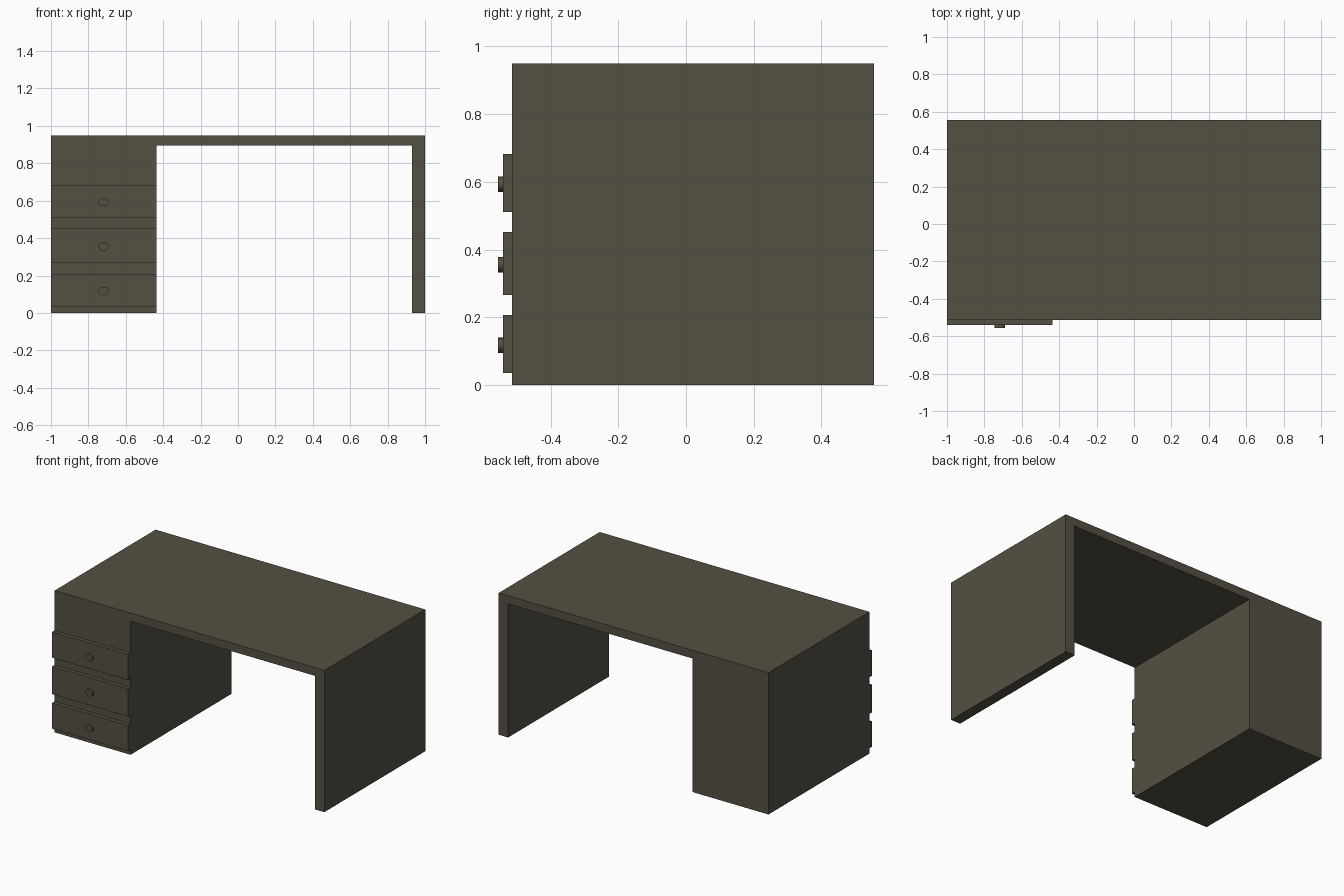
import bpy
import math

cube = bpy.data.objects.get("Cube")
if cube:
    bpy.data.objects.remove(cube, do_unlink=True)

# Single dark wood colour
wood = bpy.data.materials.new("dark_olive_wood")
wood.use_nodes = True
colour = (0.09, 0.08, 0.056, 1)
wood.diffuse_color = colour
wood.node_tree.nodes["Principled BSDF"].inputs["Base Color"].default_value = colour

FRONT, BACK, HEIGHT = -0.514, 0.555, 0.95
CABINET_EDGE = -0.437


def box(name, x, y, z):
    """Box spanning the given (low, high) ranges."""
    spans = (x, y, z)
    bpy.ops.mesh.primitive_cube_add(size=1, location=[(a + b) / 2 for a, b in spans])
    obj = bpy.context.object
    obj.name = name
    obj.scale = [b - a for a, b in spans]
    bpy.ops.object.transform_apply(location=False, rotation=False, scale=True)
    obj.data.materials.append(wood)
    return obj


def knob(name, x, z):
    """Short, slightly oval knob on a drawer front."""
    bpy.ops.mesh.primitive_cylinder_add(
        vertices=24, radius=0.0225, depth=0.014,
        location=(x, -0.548, z), rotation=(math.pi / 2, 0, 0))
    obj = bpy.context.object
    obj.name = name
    obj.scale.x = 1.25
    bpy.ops.object.transform_apply(location=False, rotation=True, scale=True)
    obj.data.materials.append(wood)
    bpy.ops.object.shade_smooth_by_angle()


# Desk body
depth = (FRONT, BACK)
box("drawer_cabinet", (-1, CABINET_EDGE), depth, (0, HEIGHT))
box("desktop", (CABINET_EDGE, 0.93), depth, (0.895, HEIGHT))
box("side_panel", (0.93, 1), depth, (0, HEIGHT))

# Drawer fronts with knobs
drawers = {"lower": (0.035, 0.207), "middle": (0.266, 0.452), "upper": (0.511, 0.683)}
for name, (low, high) in drawers.items():
    box(name + "_drawer", (-1, CABINET_EDGE), (-0.541, FRONT), (low, high))
    knob(name + "_knob", -0.718, (low + high) / 2 - 0.004)
